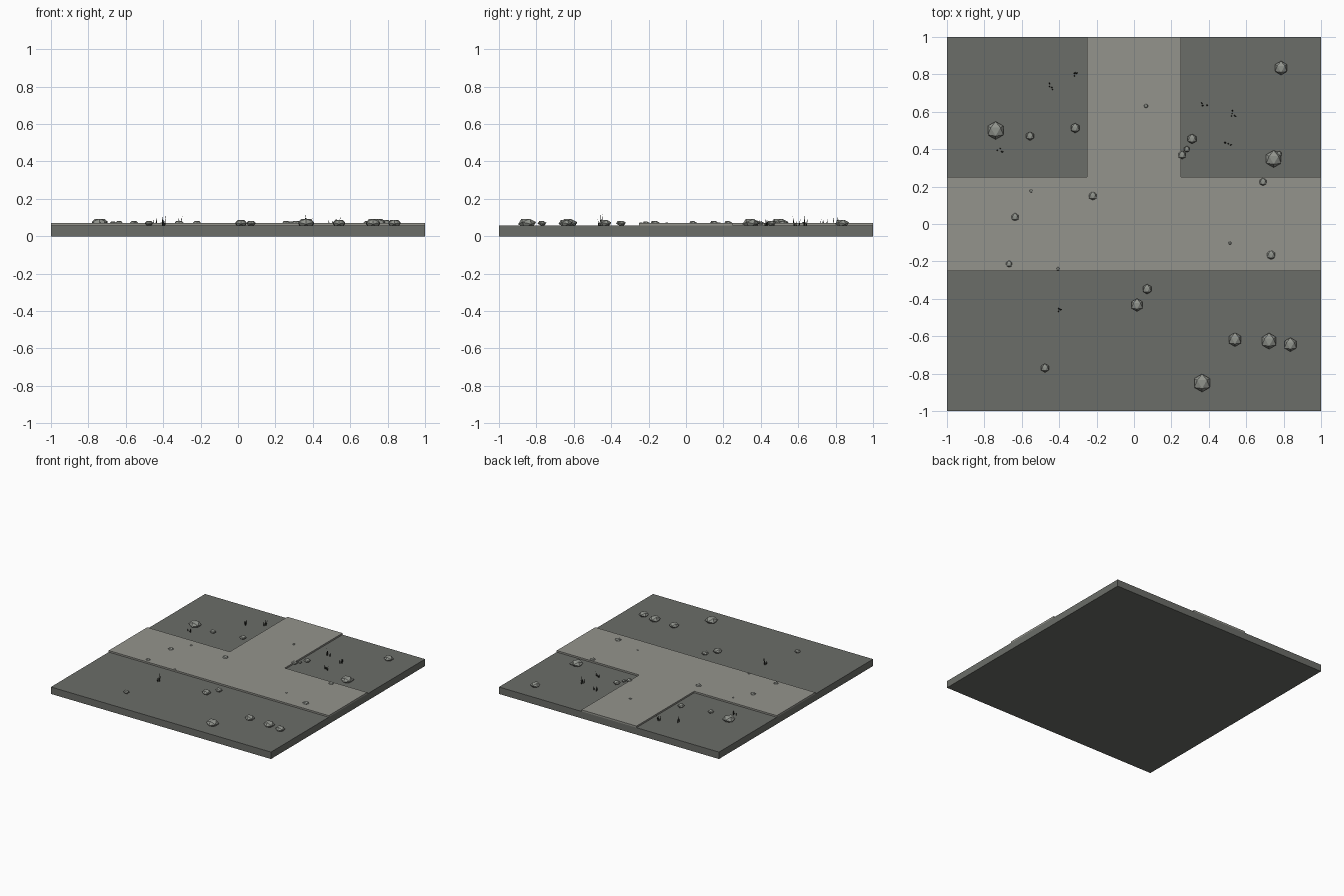
import bpy, bmesh, math, random
from mathutils import Matrix, Vector

if "Cube" in bpy.data.objects:
    bpy.data.objects.remove(bpy.data.objects["Cube"])

random.seed(4)
GROUND_Z, PATH_Z = 0.057, 0.07


def material(name, rgb):
    m = bpy.data.materials.new(name)
    m.diffuse_color = (*rgb, 1)
    m.use_nodes = True
    m.node_tree.nodes["Principled BSDF"].inputs["Base Color"].default_value = m.diffuse_color
    return m


ground_grey = material("ground grey", (0.147, 0.153, 0.138))
path_grey = material("path grey", (0.295, 0.295, 0.265))
stone_grey = material("stone grey", (0.28, 0.293, 0.265))
grass_dark = material("dry grass", (0.028, 0.031, 0.024))


def finish(name, bm, mat):
    bmesh.ops.recalc_face_normals(bm, faces=bm.faces)
    me = bpy.data.meshes.new(name)
    bm.to_mesh(me)
    bm.free()
    me.materials.append(mat)
    ob = bpy.data.objects.new(name, me)
    bpy.context.collection.objects.link(ob)
    return ob


def slab(name, outline, z0, z1, mat):
    bm = bmesh.new()
    face = bm.faces.new([bm.verts.new((x, y, z0)) for x, y in outline])
    ext = bmesh.ops.extrude_face_region(bm, geom=[face])
    top = [g for g in ext["geom"] if isinstance(g, bmesh.types.BMVert)]
    bmesh.ops.translate(bm, verts=top, vec=(0, 0, z1 - z0))
    # make sure the underside is present
    if not any(all(v.co.z < z0 + 1e-6 for v in f.verts) for f in bm.faces):
        bm.faces.new([v for v in bm.verts if v not in top])
    return finish(name, bm, mat)


# Ground tile and raised T-junction path
slab("ground", [(-1, -1), (1, -1), (1, 1), (-1, 1)], 0, GROUND_Z, ground_grey)
w = 0.25
slab("path", [(-1, -w), (1, -w), (1, w), (w, w), (w, 1), (-w, 1), (-w, w), (-1, w)],
     GROUND_Z, PATH_Z, path_grey)

# Rocks: flattened icosahedra lying on a triangular face (x, y, radius)
ROCKS = [
    (-.74, .50, .049), (-.556, .47, .024), (-.315, .513, .027), (.786, .834, .038),
    (.31, .455, .027), (.283, .40, .017), (.257, .369, .023), (.747, .348, .047),
    (.775, .374, .017), (.69, .225, .022), (-.22, .15, .024), (-.55, .177, .01),
    (-.636, .037, .022), (-.668, -.214, .019), (.064, .631, .012), (.513, -.102, .009),
    (.733, -.166, .026), (-.406, -.24, .01), (.07, -.348, .027), (.016, -.433, .035),
    (-.476, -.77, .024), (.54, -.618, .038), (.722, -.626, .044), (.836, -.645, .038),
    (.364, -.85, .049),
]


def face_up_rotation():
    # turn one face to the top, with a corner of it pointing to -y
    bm = bmesh.new()
    bmesh.ops.create_icosphere(bm, subdivisions=1, radius=1)
    f = max(bm.faces, key=lambda f: f.calc_center_median().z)
    rot = f.calc_center_median().rotation_difference(Vector((0, 0, 1))).to_matrix()
    corner = rot @ f.verts[0].co
    spin = -math.pi / 2 - math.atan2(corner.y, corner.x)
    bm.free()
    return Matrix.Rotation(spin, 4, "Z") @ rot.to_4x4()


upright = face_up_rotation()
for i, (x, y, r) in enumerate(ROCKS):
    bm = bmesh.new()
    place = (Matrix.Translation((x, y, 0.07))
             @ Matrix.Diagonal((r, r, r * 0.6, 1)) @ upright)
    bmesh.ops.create_icosphere(bm, subdivisions=1, radius=1, matrix=place)
    finish(f"rock_{i + 1}", bm, stone_grey)

# Grass tufts: thin leaning blades (x, y, tallest blade)
TUFTS = [(-.32, .80, .058), (-.445, .735, .045), (-.72, .395, .035), (.375, .63, .062),
         (.52, .593, .062), (.506, .422, .04), (-.40, -.46, .066)]
for i, (x, y, h) in enumerate(TUFTS):
    bm = bmesh.new()
    for k in range(4):
        a = random.uniform(0, math.tau)
        d = random.uniform(.004, .022)
        height = h * random.uniform(.6, 1)
        lean = random.uniform(.05, .3)
        m = (Matrix.Translation((x + d * math.cos(a), y + d * math.sin(a), GROUND_Z - .002))
             @ Matrix.Rotation(a, 4, "Z") @ Matrix.Rotation(lean, 4, "Y")
             @ Matrix.Translation((0, 0, height / 2)))
        bmesh.ops.create_cone(bm, cap_ends=True, segments=4, radius1=.004, radius2=0,
                              depth=height, matrix=m)
    finish(f"grass_tuft_{i + 1}", bm, grass_dark)
